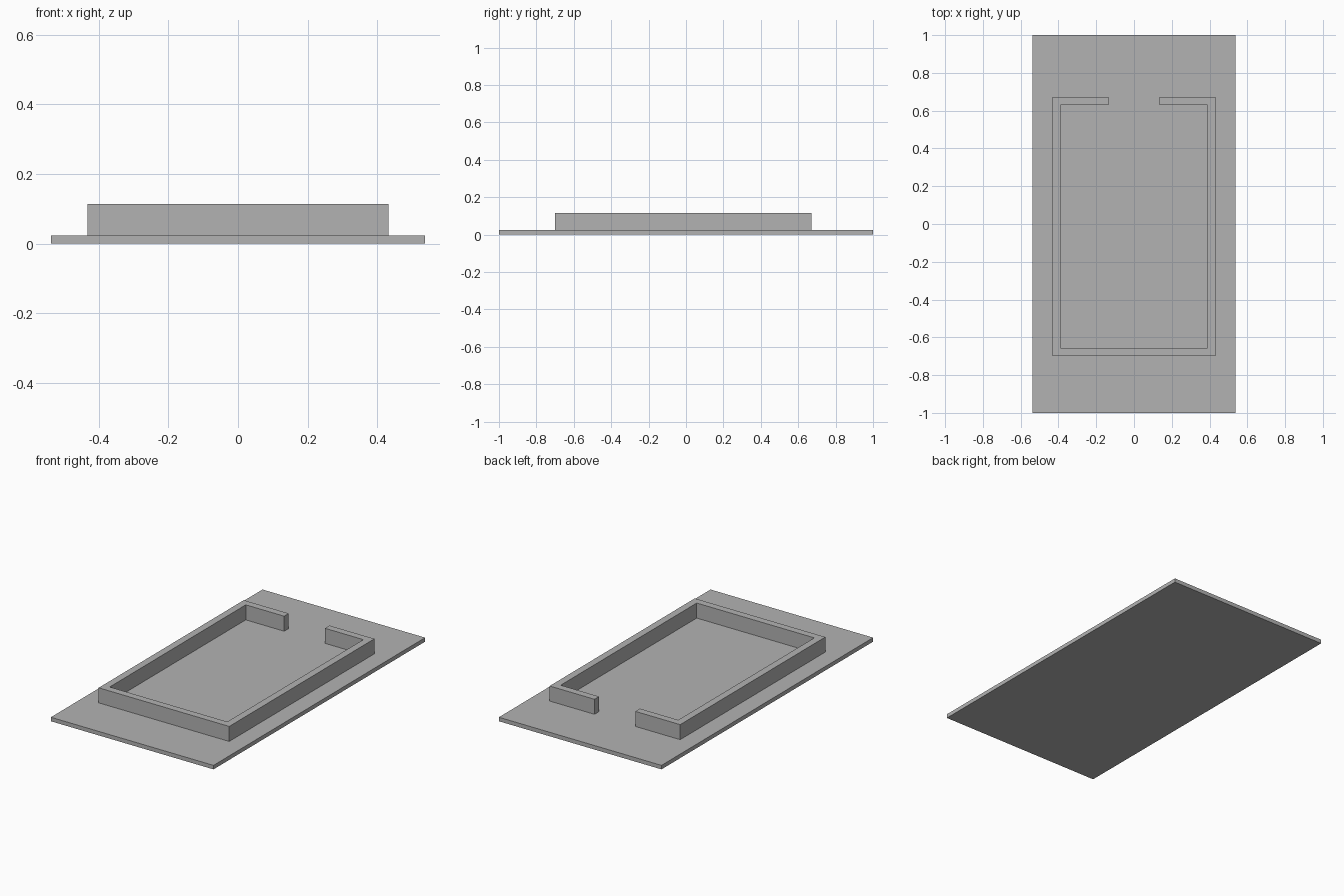
import bpy
import bmesh

cube = bpy.data.objects.get("Cube")
if cube:
    bpy.data.objects.remove(cube, do_unlink=True)

grey = bpy.data.materials.new("plain grey")
grey.use_nodes = True
colour = (0.45, 0.45, 0.45, 1)
grey.diffuse_color = colour
grey.node_tree.nodes["Principled BSDF"].inputs["Base Color"].default_value = colour


def extrude_outline(name, outline, z0, z1):
    """Raise a closed flat outline into a solid."""
    bm = bmesh.new()
    face = bm.faces.new([bm.verts.new((x, y, z0)) for x, y in outline])
    raised = bmesh.ops.extrude_face_region(bm, geom=[face])["geom"]
    top = [v for v in raised if isinstance(v, bmesh.types.BMVert)]
    bmesh.ops.translate(bm, verts=top, vec=(0, 0, z1 - z0))
    bmesh.ops.recalc_face_normals(bm, faces=bm.faces)
    mesh = bpy.data.meshes.new(name)
    bm.to_mesh(mesh)
    bm.free()
    mesh.materials.append(grey)
    obj = bpy.data.objects.new(name, mesh)
    bpy.context.collection.objects.link(obj)
    return obj


def mirrored(half):
    """Complete an outline from its +x half."""
    return half + [(-x, y) for x, y in reversed(half)]


base_top, wall_top = 0.024, 0.114
outer_x, front_y, back_y = 0.432, -0.70, 0.672
gap_x, thick = 0.135, 0.043

# Ground slab
extrude_outline("base_slab", mirrored([(0.538, -1), (0.538, 1)]), 0, base_top)

# Perimeter wall with a doorway gap in the back
inner_x = outer_x - thick
wall_half = [
    (outer_x, front_y), (outer_x, back_y), (gap_x, back_y),
    (gap_x, back_y - thick), (inner_x, back_y - thick),
    (inner_x, front_y + thick),
]
extrude_outline("perimeter_wall", mirrored(wall_half), base_top, wall_top)
